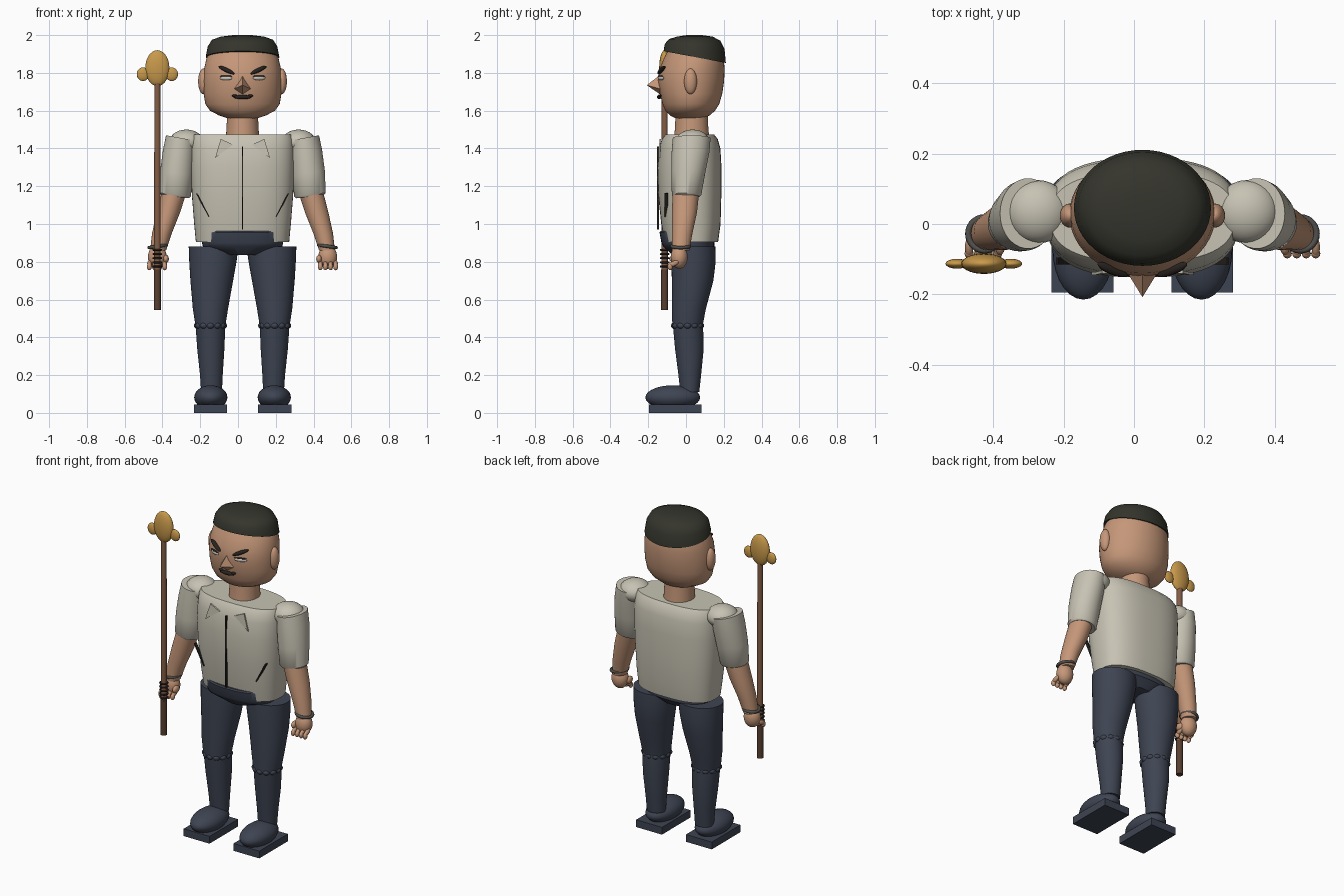
import bpy, bmesh, math
from mathutils import Vector

CX = 0.024  # body centre line


def mat(name, rgb):
    m = bpy.data.materials.new(name)
    m.diffuse_color = (*rgb, 1)
    return m


SKIN = mat("skin", (0.56, 0.31, 0.19))
SHIRT = mat("shirt_cream", (0.57, 0.54, 0.45))
NAVY = mat("navy", (0.048, 0.058, 0.085))
HAIR = mat("hair_black", (0.035, 0.035, 0.026))
GOLD = mat("gold", (0.58, 0.32, 0.07))
WOOD = mat("wood", (0.23, 0.11, 0.06))
GRIP = mat("dark_wood", (0.10, 0.05, 0.03))
GREY = mat("band_grey", (0.08, 0.08, 0.075))
DARK = mat("dark_line", (0.02, 0.016, 0.014))
WHITE = mat("eye_white", (0.6, 0.56, 0.5))


def finish(name, bm, m, angle=40):
    bmesh.ops.recalc_face_normals(bm, faces=bm.faces)
    me = bpy.data.meshes.new(name)
    bm.to_mesh(me)
    bm.free()
    me.materials.append(m)
    ob = bpy.data.objects.new(name, me)
    bpy.context.collection.objects.link(ob)
    bpy.ops.object.select_all(action='DESELECT')
    ob.select_set(True)
    bpy.context.view_layer.objects.active = ob
    bpy.ops.object.shade_smooth_by_angle(angle=math.radians(angle))
    return ob


def loft(name, m, sections, power=2.0, n=40, angle=40):
    """Stack of (super)ellipses: z, cx, cy, rx, ry, [slope x, slope y]."""
    bm = bmesh.new()
    rings = []
    for s in sections:
        z, cx, cy, rx, ry, tx, ty = (tuple(s) + (0, 0))[:7]
        ring = []
        for i in range(n):
            a = 2 * math.pi * i / n
            c, d = math.cos(a), math.sin(a)
            x = rx * math.copysign(abs(c) ** (2 / power), c)
            y = ry * math.copysign(abs(d) ** (2 / power), d)
            ring.append(bm.verts.new((CX + cx + x, cy + y, z + tx * x + ty * y)))
        rings.append(ring)
    for a, b in zip(rings, rings[1:]):
        for i in range(n):
            j = (i + 1) % n
            bm.faces.new((a[i], a[j], b[j], b[i]))
    bm.faces.new(rings[0])
    bm.faces.new(rings[-1])
    return finish(name, bm, m, angle)


def ball(name, m, loc, r, rot=(0, 0, 0), seg=28):
    bm = bmesh.new()
    bmesh.ops.create_uvsphere(bm, u_segments=seg, v_segments=seg // 2, radius=1)
    ob = finish(name, bm, m)
    ob.location = (CX + loc[0], loc[1], loc[2])
    ob.scale, ob.rotation_euler = r, rot
    return ob


def box(name, m, loc, size, rot=(0, 0, 0)):
    bm = bmesh.new()
    bmesh.ops.create_cube(bm, size=1)
    bmesh.ops.scale(bm, vec=size, verts=bm.verts)
    ob = finish(name, bm, m, 20)
    ob.location = (CX + loc[0], loc[1], loc[2])
    ob.rotation_euler = rot
    return ob


def ring(name, m, loc, R, r, rot=(0, 0, 0)):
    bpy.ops.mesh.primitive_torus_add(location=(CX + loc[0], loc[1], loc[2]), rotation=rot,
                                     major_radius=R, minor_radius=r,
                                     major_segments=28, minor_segments=8)
    ob = bpy.context.object
    ob.name = name
    ob.data.materials.append(m)
    bpy.ops.object.shade_smooth()


def plate(name, m, pts, t=0.008):
    """Thin plate from points on the front, thickened in y."""
    bm = bmesh.new()
    f = bm.faces.new([bm.verts.new((CX + x, y, z)) for x, y, z in pts])
    ext = bmesh.ops.extrude_face_region(bm, geom=[f])
    bmesh.ops.translate(bm, vec=(0, t, 0),
                        verts=[v for v in ext["geom"] if isinstance(v, bmesh.types.BMVert)])
    finish(name, bm, m, 20)


# Torso, hips and neck
loft("shirt", SHIRT, [(0.905, 0, 0.028, 0.247, 0.142), (1.0, 0, 0.026, 0.256, 0.157),
                      (1.15, 0, 0.02, 0.268, 0.167), (1.3, 0, 0.018, 0.275, 0.17),
                      (1.4, 0, 0.02, 0.274, 0.162), (1.45, 0, 0.02, 0.27, 0.148),
                      (1.475, 0, 0.02, 0.262, 0.128)], power=2.6, n=56)
loft("hips", NAVY, [(0.835, 0, 0.02, 0.085, 0.09), (0.88, 0, 0.015, 0.21, 0.135),
                    (0.90, 0, 0.01, 0.215, 0.14), (0.955, 0, 0.005, 0.215, 0.145),
                    (0.963, 0, 0.005, 0.21, 0.14)], power=2.4)
loft("neck", SKIN, [(1.45, 0, 0.03, 0.088, 0.094), (1.51, 0, 0.03, 0.085, 0.088),
                    (1.6, 0, 0.03, 0.08, 0.085)])

# Shirt details
box("button_line", DARK, (0, -0.148, 1.19), (0.007, 0.012, 0.44))
for s in (-1, 1):
    plate("collar_flap", SHIRT, [(s * 0.05, -0.142, 1.42), (s * 0.145, -0.145, 1.35),
                                 (s * 0.135, -0.145, 1.385), (s * 0.115, -0.14, 1.45)])
    box("pocket_line", DARK, (s * 0.21, -0.105, 1.1), (0.006, 0.02, 0.14),
        (0, s * math.radians(28), 0))

# Head and hair
loft("head", SKIN, [(1.557, 0, 0.02, 0.07, 0.07), (1.575, 0, 0.02, 0.125, 0.105),
                    (1.6, 0, 0.022, 0.172, 0.132), (1.635, 0, 0.026, 0.197, 0.15),
                    (1.69, 0, 0.027, 0.206, 0.165), (1.76, 0, 0.027, 0.208, 0.175),
                    (1.82, 0, 0.032, 0.204, 0.172), (1.88, 0, 0.042, 0.19, 0.158),
                    (1.93, 0, 0.047, 0.165, 0.135)], n=48)
loft("hair", HAIR, [(1.884, 0, 0.046, 0.195, 0.165, 0, -0.19), (1.94, 0, 0.046, 0.184, 0.158, 0, -0.09),
                    (1.975, 0, 0.046, 0.162, 0.135, 0, -0.03), (1.992, 0, 0.046, 0.115, 0.095),
                    (2.0, 0, 0.046, 0.05, 0.04)], n=48)

# Nose: a small pyramid
bm = bmesh.new()
tip = bm.verts.new((CX, -0.208, 1.735))
base = [bm.verts.new((CX + x, y, z)) for x, y, z in
        ((0, -0.135, 1.79), (-0.045, -0.135, 1.715), (0, -0.135, 1.685), (0.045, -0.135, 1.715))]
for i in range(4):
    bm.faces.new((tip, base[i], base[(i + 1) % 4]))
bm.faces.new(base)
finish("nose", bm, SKIN)
ball("mouth", DARK, (0, -0.142, 1.672), (0.048, 0.012, 0.011))
for s in (-1, 1):
    ball("mouth_corner", DARK, (s * 0.042, -0.138, 1.679), (0.014, 0.01, 0.007))
    ball("eyebrow", DARK, (s * 0.085, -0.13, 1.815), (0.05, 0.014, 0.011),
         (0, -s * math.radians(24), s * math.radians(22)))
    ball("eye", WHITE, (s * 0.088, -0.133, 1.772), (0.036, 0.009, 0.011),
         (0, 0, s * math.radians(22)))
    ball("eyelid_line", DARK, (s * 0.088, -0.136, 1.783), (0.036, 0.008, 0.003),
         (0, 0, s * math.radians(22)))
    ball("ear", SKIN, (s * 0.207, 0.024, 1.755), (0.028, 0.034, 0.068))

for s in (-1, 1):
    # Arms
    ball("shoulder", SHIRT, (s * 0.297, 0.035, 1.435), (0.09, 0.09, 0.065))
    loft("sleeve", SHIRT, [(1.145, s * 0.357, 0.003, 0.074, 0.070, s * 0.12),
                           (1.155, s * 0.357, 0.003, 0.083, 0.078, s * 0.12),
                           (1.27, s * 0.348, 0.012, 0.088, 0.09, s * 0.13),
                           (1.38, s * 0.335, 0.024, 0.086, 0.1, s * 0.16),
                           (1.455, s * 0.325, 0.03, 0.08, 0.1, s * 0.18)])
    loft("forearm", SKIN, [(0.86, s * 0.447, -0.028, 0.042, 0.046), (0.95, s * 0.427, -0.02, 0.052, 0.054),
                           (1.06, s * 0.393, -0.008, 0.062, 0.066), (1.18, s * 0.358, 0.0, 0.066, 0.071)])
    ring("wrist_band", GREY, (s * 0.449, -0.028, 0.882), 0.047, 0.009, (0, s * 0.15, 0))
    ball("hand", SKIN, (s * 0.451, -0.036, 0.825), (0.05, 0.045, 0.062))
    for i in range(4):
        x = s * (0.412 + 0.027 * i)
        ball("finger", SKIN, (x, -0.066, 0.79), (0.012, 0.03, 0.014), (0.4, 0, 0), 16)
        ball("fingertip", SKIN, (x, -0.084, 0.774), (0.013, 0.014, 0.019), (0, 0, 0), 16)
    ball("thumb", SKIN, (s * 0.405, -0.06, 0.815), (0.015, 0.028, 0.022), (0, 0, 0), 16)

    # Legs
    loft("thigh", NAVY, [(0.46, s * 0.17, 0.008, 0.079, 0.08), (0.55, s * 0.17, 0.015, 0.093, 0.09),
                         (0.70, s * 0.163, 0.035, 0.113, 0.11), (0.80, s * 0.157, 0.04, 0.125, 0.117),
                         (0.88, s * 0.153, 0.04, 0.132, 0.115)])
    for i in range(12):
        a = 2 * math.pi * i / 12
        ball("knee_cuff", NAVY, (s * 0.17 + 0.066 * math.cos(a), 0.008 + 0.066 * math.sin(a), 0.462),
             (0.022, 0.022, 0.018), (0, 0, 0), 16)
    loft("shin", NAVY, [(0.11, s * 0.164, 0.02, 0.055, 0.05), (0.2, s * 0.165, 0.02, 0.06, 0.06),
                        (0.34, s * 0.168, 0.018, 0.072, 0.076), (0.47, s * 0.17, 0.01, 0.079, 0.08)])
    ball("shoe", NAVY, (s * 0.168, -0.07, 0.082), (0.088, 0.145, 0.064))
    box("sole", NAVY, (s * 0.17, -0.056, 0.0225), (0.176, 0.278, 0.045))

# Staff with finial and wrapped grip
SX, SY = -0.427 - CX, -0.113
loft("staff", WOOD, [(0.74, SX, SY, 0.017, 0.017), (1.78, SX, SY, 0.016, 0.016)], n=20)
loft("staff_grip", GRIP, [(0.545, SX, SY, 0.019, 0.019), (0.76, SX, SY, 0.019, 0.019)], n=20)
for i in range(5):
    ring("grip_wrap", DARK, (SX, SY, 0.775 + 0.022 * i), 0.021, 0.005)
ball("finial", GOLD, (SX, SY, 1.825), (0.064, 0.029, 0.095))
for s in (-1, 1):
    ball("finial_wing", GOLD, (SX + s * 0.076, SY, 1.793), (0.033, 0.014, 0.036))
